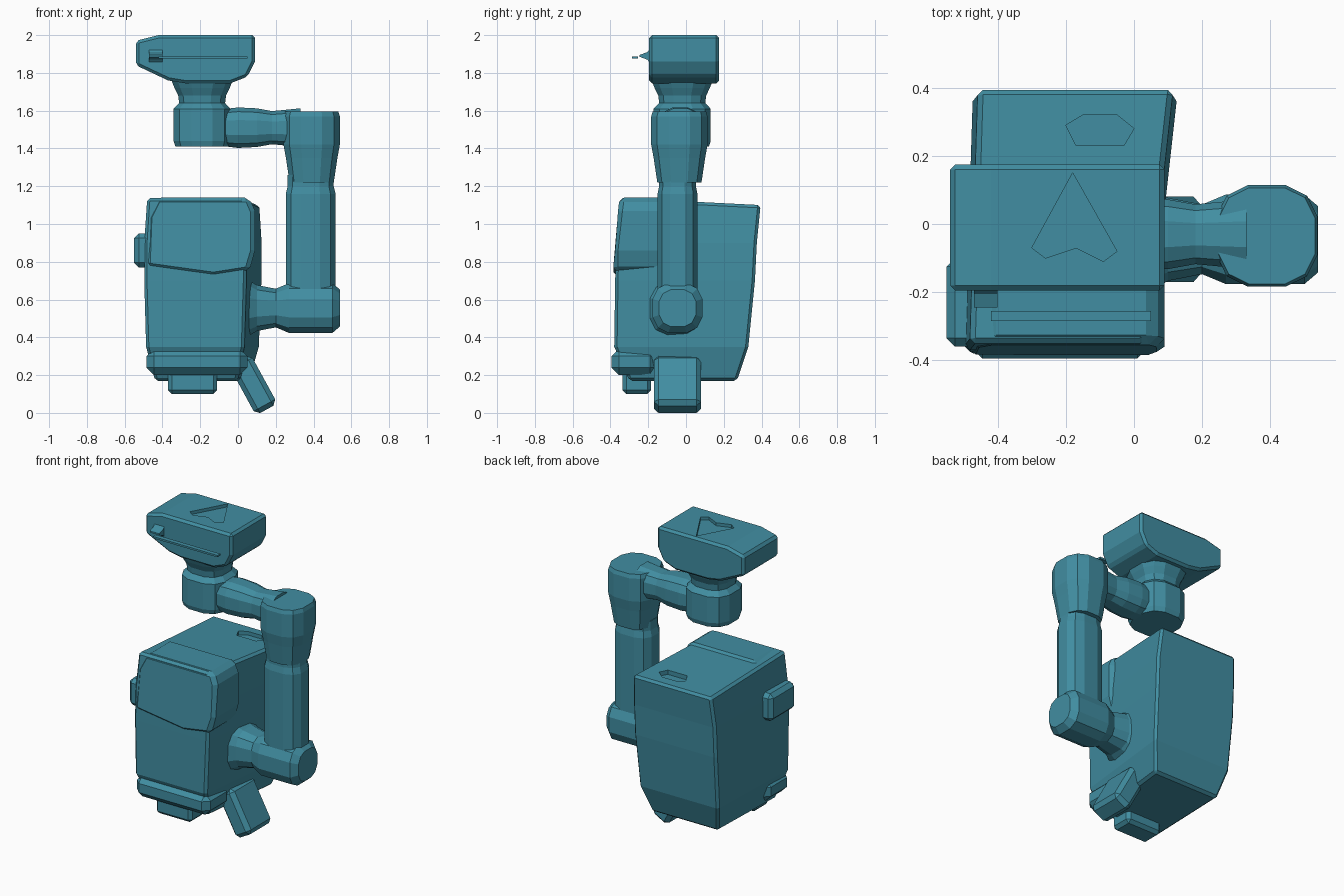
import bpy, bmesh, math
from mathutils import Matrix, Vector

cube = bpy.data.objects.get("Cube")
if cube:
    bpy.data.objects.remove(cube, do_unlink=True)

COLOUR = (0.053, 0.27, 0.36, 1)
teal = bpy.data.materials.new("teal")
teal.use_nodes = True
teal.diffuse_color = COLOUR
teal.node_tree.nodes["Principled BSDF"].inputs["Base Color"].default_value = COLOUR


def add_object(name, bm, bevel=0):
    """Turn a bmesh into a flat shaded teal object, with optional worn edges."""
    bmesh.ops.recalc_face_normals(bm, faces=bm.faces)
    mesh = bpy.data.meshes.new(name)
    bm.to_mesh(mesh)
    bm.free()
    mesh.materials.append(teal)
    obj = bpy.data.objects.new(name, mesh)
    bpy.context.collection.objects.link(obj)
    if bevel:
        modifier = obj.modifiers.new("worn_edges", "BEVEL")
        modifier.width = bevel
        modifier.segments = 1
        modifier.limit_method = "ANGLE"
    return obj


def loft(name, rings, bevel=0):
    """Skin a row of equal-length point rings and cap both ends."""
    bm = bmesh.new()
    loops = [[bm.verts.new(point) for point in ring] for ring in rings]
    count = len(loops[0])
    for lower, upper in zip(loops, loops[1:]):
        for i in range(count):
            j = (i + 1) % count
            bm.faces.new((lower[i], lower[j], upper[j], upper[i]))
    bm.faces.new(loops[0])
    bm.faces.new(loops[-1])
    return add_object(name, bm, bevel)


def block(name, low, high, bevel=0.02, tilt=0):
    """Bevelled box between two corners, optionally tilted about its y axis."""
    low, high = Vector(low), Vector(high)
    bm = bmesh.new()
    bmesh.ops.create_cube(bm, size=1)
    bmesh.ops.scale(bm, verts=bm.verts, vec=high - low)
    bmesh.ops.rotate(bm, verts=bm.verts, matrix=Matrix.Rotation(tilt, 3, "Y"))
    bmesh.ops.translate(bm, verts=bm.verts, vec=(low + high) / 2)
    return add_object(name, bm, bevel)


def tube(name, axis, centre, profile, squash=1, sides=12):
    """Slightly squared tube; the profile pairs a position with a radius."""
    rings = []
    for position, radius in profile:
        ring = []
        for i in range(sides):
            angle = math.tau * (i + 0.5) / sides
            across, along = [math.copysign(abs(v) ** 0.75, v) * radius
                             for v in (math.cos(angle), math.sin(angle))]
            u, v = centre[0] + across, centre[1] + along * squash
            ring.append((position, u, v) if axis == "x" else (u, v, position))
        rings.append(ring)
    return loft(name, rings)


def carve(target, name, outline, bottom, top):
    """Cut a shallow recess with a hidden prism."""
    cutter = loft(name, [[(x, y, z) for x, y in outline] for z in (bottom, top)])
    cutter.hide_render = True
    cutter.hide_viewport = True
    modifier = target.modifiers.new(name, "BOOLEAN")
    modifier.operation = "DIFFERENCE"
    modifier.solver = "EXACT"
    modifier.object = cutter


# Cabinet: skewed in plan, wider at the back, pinched at the base
def cabinet_ring(z, front, back, half_width):
    ring = []
    for y, side in ((front, -1), (front, 1), (back, 1), (back, -1)):
        x = -0.2 + y / 14 + side * (half_width + y / 25)
        slope = y / 20 if z > 1 else 0
        ring.append((x, y, z - slope))
    return ring


cabinet = loft("cabinet", [
    cabinet_ring(0.17, -0.3, 0.27, 0.23),
    cabinet_ring(0.35, -0.38, 0.33, 0.275),
    cabinet_ring(0.7, -0.375, 0.365, 0.285),
    cabinet_ring(0.9, -0.37, 0.375, 0.285),
    cabinet_ring(1.12, -0.35, 0.395, 0.27),
], bevel=0.015)
carve(cabinet, "handle_cutter",
      [(-0.2, 0.29), (-0.17, 0.23), (-0.03, 0.23), (0, 0.28), (-0.05, 0.32), (-0.15, 0.32)],
      bottom=1.08, top=1.2)

# Overhanging front hood: one outline drawn at the front and again further back
hood = [(-0.49, 0.77), (-0.13, 0.72), (0.06, 0.75), (0.09, 0.86),
        (0.09, 1.07), (0.06, 1.14), (-0.43, 1.14), (-0.48, 1.04)]


def hood_ring(y, lean):
    return [(x, y + lean * max(0, z - 0.9), z) for x, z in hood]


loft("front_hood", [hood_ring(-0.385, lean=0.14), hood_ring(-0.1, lean=0)], bevel=0.025)

# Cabinet fittings
block("side_latch", (-0.55, -0.36, 0.77), (-0.44, -0.1, 0.95), bevel=0.025)
block("front_lip", (-0.485, -0.395, 0.2), (0.05, -0.15, 0.34), bevel=0.04)
block("front_spout", (-0.37, -0.335, 0.1), (-0.11, -0.185, 0.24))
block("foot", (0.015, -0.17, 0), (0.145, 0.08, 0.3), bevel=0.025, tilt=-0.5)

# Jointed arm: out of the cabinet side, up the column and back over the top
tube("lower_arm", "x", (-0.045, 0.555), [
    (-0.02, 0.16), (0.05, 0.155), (0.1, 0.125), (0.2, 0.105),
    (0.27, 0.135), (0.5, 0.135), (0.54, 0.1)])
tube("column", "z", (0.385, -0.045), [
    (0.5, 0.135), (1.16, 0.135), (1.2, 0.125), (1.26, 0.125)], squash=0.8)
tube("column_head", "z", (0.39, -0.035), [
    (1.22, 0.12), (1.35, 0.14), (1.42, 0.153), (1.57, 0.153), (1.595, 0.145)])
tube("upper_arm", "x", (-0.03, 1.51), [
    (-0.16, 0.09), (0, 0.11), (0.1, 0.105), (0.18, 0.09), (0.33, 0.105)])
tube("neck_joint", "z", (-0.19, -0.02), [
    (1.41, 0.145), (1.44, 0.155), (1.61, 0.155), (1.64, 0.125),
    (1.68, 0.13), (1.72, 0.15), (1.78, 0.175)])

# Head: front silhouette with a tapered underside, extruded in depth
silhouette = [(-0.54, 1.84), (-0.37, 1.76), (-0.28, 1.745), (-0.04, 1.745), (0.05, 1.78),
              (0.09, 1.86), (0.09, 2), (-0.42, 2), (-0.54, 1.97)]
head = loft("head", [[(x, y, z) for x, z in silhouette] for y in (-0.195, 0.175)], bevel=0.015)
carve(head, "emblem_cutter",
      [(-0.18, 0.15), (-0.05, -0.08), (-0.09, -0.11), (-0.17, -0.07), (-0.26, -0.1), (-0.3, -0.07)],
      bottom=1.98, top=2.1)

# Thin rail in front of the head, with the pointed bracket beside it
block("head_rail", (-0.42, -0.285, 1.876), (0.05, -0.255, 1.888), bevel=0)


def bracket_ring(y, half_height):
    low, high = 1.89 - half_height, 1.89 + half_height
    return [(-0.47, y, low), (-0.4, y, low), (-0.4, y, high), (-0.47, y, high)]


loft("rail_bracket", [bracket_ring(-0.18, 0.05), bracket_ring(-0.205, 0.02), bracket_ring(-0.245, 0.005)])
